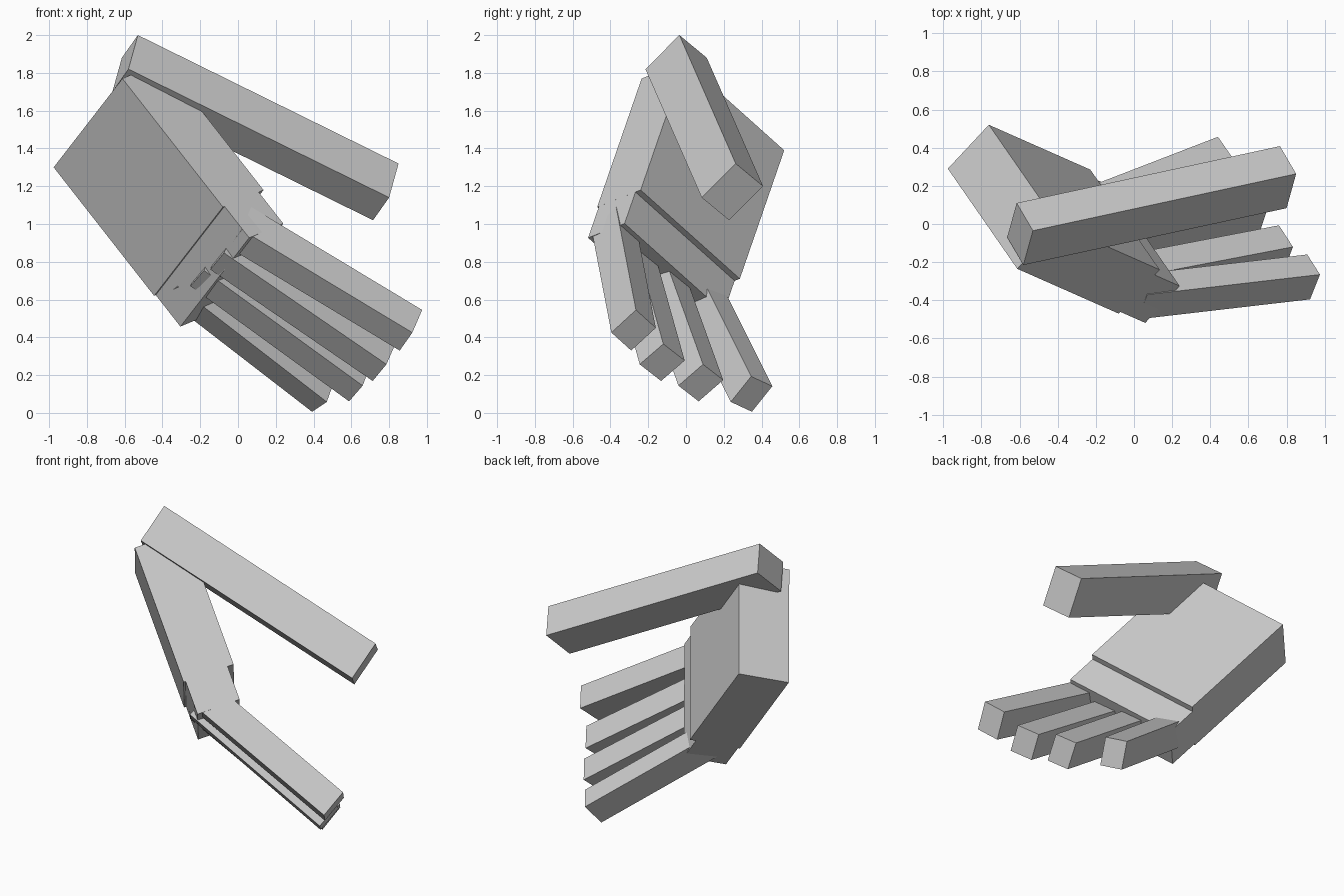
import bpy, bmesh
from mathutils import Vector, Matrix

if "Cube" in bpy.data.objects:
    bpy.data.objects.remove(bpy.data.objects["Cube"])


def box(name, corner, u, v, w):
    """Box spanned by three edge vectors starting from one corner."""
    corner, u, v, w = map(Vector, (corner, u, v, w))
    m = Matrix((u, v, w)).transposed().to_4x4()
    m.translation = corner + (u + v + w) / 2
    bm = bmesh.new()
    bmesh.ops.create_cube(bm, size=1, matrix=m)
    bmesh.ops.recalc_face_normals(bm, faces=bm.faces)
    mesh = bpy.data.meshes.new(name)
    bm.to_mesh(mesh)
    bm.free()
    ob = bpy.data.objects.new(name, mesh)
    bpy.context.collection.objects.link(ob)
    return ob


# Palm: heel corner, then its width, length and thickness directions
palm_corner = Vector((-0.612, -0.235, 1.77))
width = Vector((-0.364, 0.525, -0.47))
length = Vector((0.532, -0.235, -0.68))
thick = Vector((0.215, 0.23, 0.09))
box("palm", palm_corner, width, length, thick)

# Knuckle block: slightly thinner continuation of the palm
box("knuckle_block", palm_corner + length * 0.99 + thick * 0.04,
    width, length * 0.255, thick * 0.84)

# Thumb: long bar hinged over the palm's heel corner
box("thumb", (-0.53, -0.035, 2.0), (-0.05, -0.18, -0.18),
    (-0.085, 0.145, -0.12), (1.38, 0.298, -0.68))

# Fingers: tip corner, length direction, and two cross-section edges
fingers = {
    "index_finger": ((0.975, -0.265, 0.545), (0.905, 0.105, -0.545),
                     (-0.052, -0.13, -0.12), (-0.067, 0.105, -0.095)),
    "middle_finger": ((0.833, -0.12, 0.365), (0.86, 0.165, -0.59),
                      (-0.047, -0.125, -0.108), (-0.073, 0.113, -0.088)),
    "ring_finger": ((0.703, 0.09, 0.257), (0.84, 0.22, -0.61),
                    (-0.043, -0.13, -0.113), (-0.072, 0.107, -0.083)),
    "little_finger": ((0.518, 0.345, 0.193), (0.79, 0.305, -0.61),
                      (-0.048, -0.108, -0.135), (-0.078, 0.112, -0.052)),
}
for name, (tip, run, u, v) in fingers.items():
    box(name, Vector(tip) - Vector(run), u, v, run)
